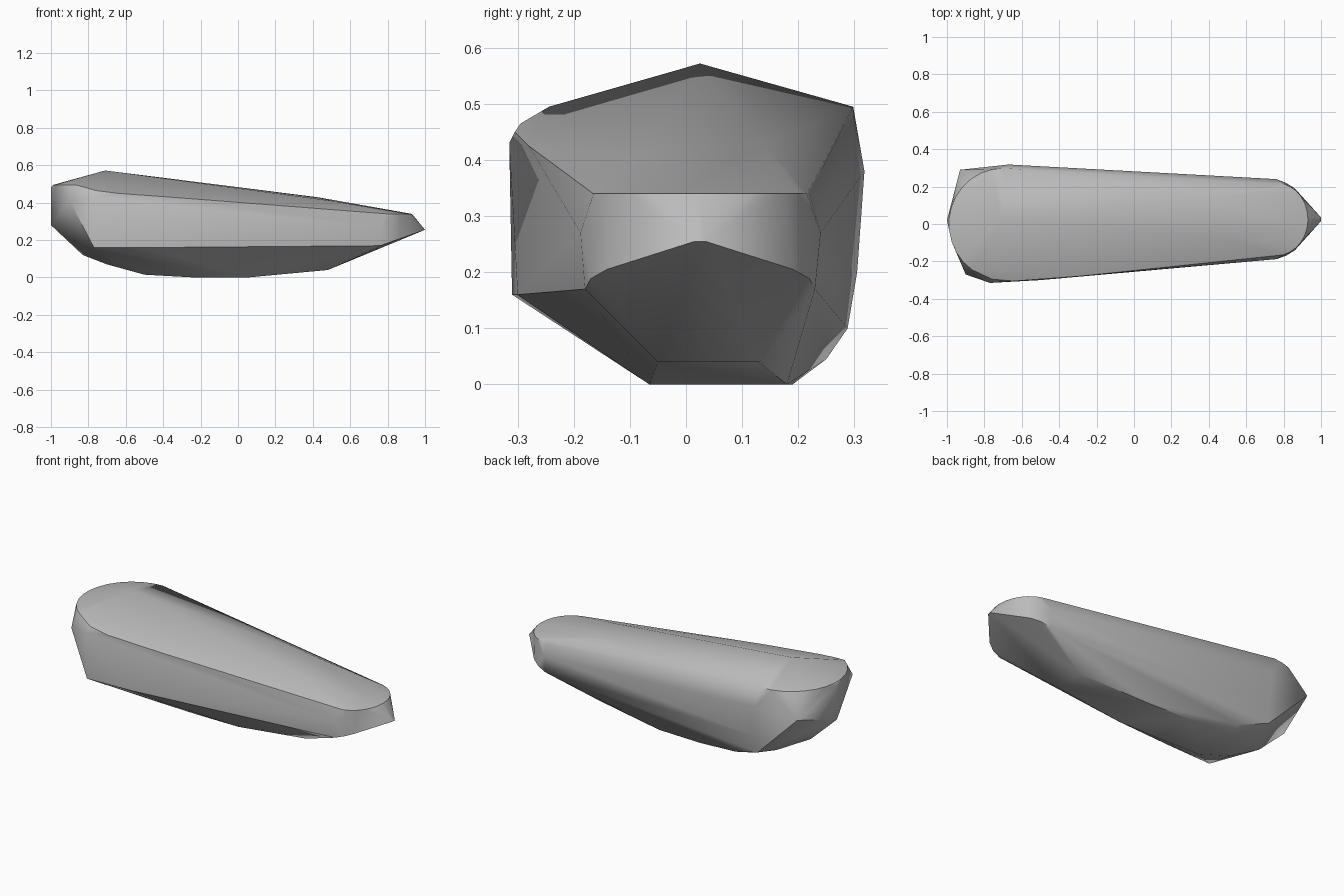
import bpy, bmesh, math
from mathutils import Vector

cube = bpy.data.objects.get("Cube")
if cube:
    bpy.data.objects.remove(cube)

points = []


def add(*pts):
    points.extend(Vector(p) for p in pts)


def arc(cx, cy, rx, ry, start, end, steps, height):
    """Rounded end, height is a function of the sweep position 0..1."""
    for i in range(steps + 1):
        t = i / steps
        a = math.radians(start + (end - start) * t)
        add((cx + rx * math.cos(a), cy + ry * math.sin(a), height(t)))


def across(x, y0, y1, z):
    """Pair of points forming an edge across the body."""
    add((x, y0, z), (x, y1, z))


# Crown: a peak over the thick end, with a ridge fading to the thin end
add((-0.71, 0.025, 0.572), (0.42, 0.14, 0.43), (0.5, -0.07, 0.41))

# Upper rim: rounded thin end, rounded thick end that dips on the front side
arc(0.76, 0.025, 0.17, 0.195, -90, 90, 14, lambda t: 0.34)
arc(-0.7, 0.0, 0.29, 0.298, 90, 235, 12, lambda t: 0.495)
add((-0.76, -0.295, 0.465), (-0.64, -0.305, 0.45), (-0.3, -0.28, 0.425))

# Front side wall, down to a straight lower edge
add((-0.77, -0.315, 0.43), (-0.77, -0.31, 0.16), (-0.5, -0.3, 0.16))
add((0.76, -0.18, 0.17), (0.76, -0.188, 0.27))

# Back side wall, slightly bulged
add((-0.67, 0.318, 0.38), (-0.66, 0.305, 0.2), (-0.67, 0.288, 0.1))
add((0.76, 0.24, 0.27), (0.76, 0.23, 0.17), (-0.5, 0.25, 0.045))

# Blunt thick end with two corners
add((-0.93, 0.29, 0.36), (-0.9, -0.27, 0.41))
add((-1, 0.02, 0.48), (-1, 0.02, 0.28), (-0.83, 0.02, 0.12))

# Pointed thin end: arched lower lip rising to the tip
across(1, 0.015, 0.035, 0.255)
arc(0.76, 0.025, 0.17, 0.205, -90, 90, 10,
    lambda t: 0.17 + 0.06 * math.sin(math.pi * t))

# Keel: flat underside curving up to both ends
across(0.48, -0.05, 0.13, 0.04)
across(0.05, -0.065, 0.18, 0)
across(-0.23, -0.065, 0.19, 0)
across(-0.5, -0.08, 0.18, 0.015)
across(-0.7, -0.06, 0.15, 0.07)

# Wrap all the contours in one solid
bm = bmesh.new()
for p in points:
    bm.verts.new(p)
hull = bmesh.ops.convex_hull(bm, input=bm.verts)
spare = {g for g in hull["geom_interior"] + hull["geom_unused"]
         if isinstance(g, bmesh.types.BMVert)}
bmesh.ops.delete(bm, geom=list(spare), context="VERTS")
bmesh.ops.dissolve_limit(bm, angle_limit=math.radians(1),
                         verts=bm.verts, edges=bm.edges)
bmesh.ops.recalc_face_normals(bm, faces=bm.faces)
mesh = bpy.data.meshes.new("stone")
bm.to_mesh(mesh)
bm.free()

stone = bpy.data.objects.new("stone", mesh)
bpy.context.collection.objects.link(stone)

# Plain grey stone
grey = bpy.data.materials.new("stone grey")
grey.use_nodes = True
color = (0.5, 0.5, 0.5, 1)
grey.diffuse_color = color
grey.node_tree.nodes["Principled BSDF"].inputs["Base Color"].default_value = color
mesh.materials.append(grey)

# Smooth shading with crisp rim and keel edges
bpy.context.view_layer.objects.active = stone
stone.select_set(True)
bpy.ops.object.shade_smooth_by_angle(angle=math.radians(32))
